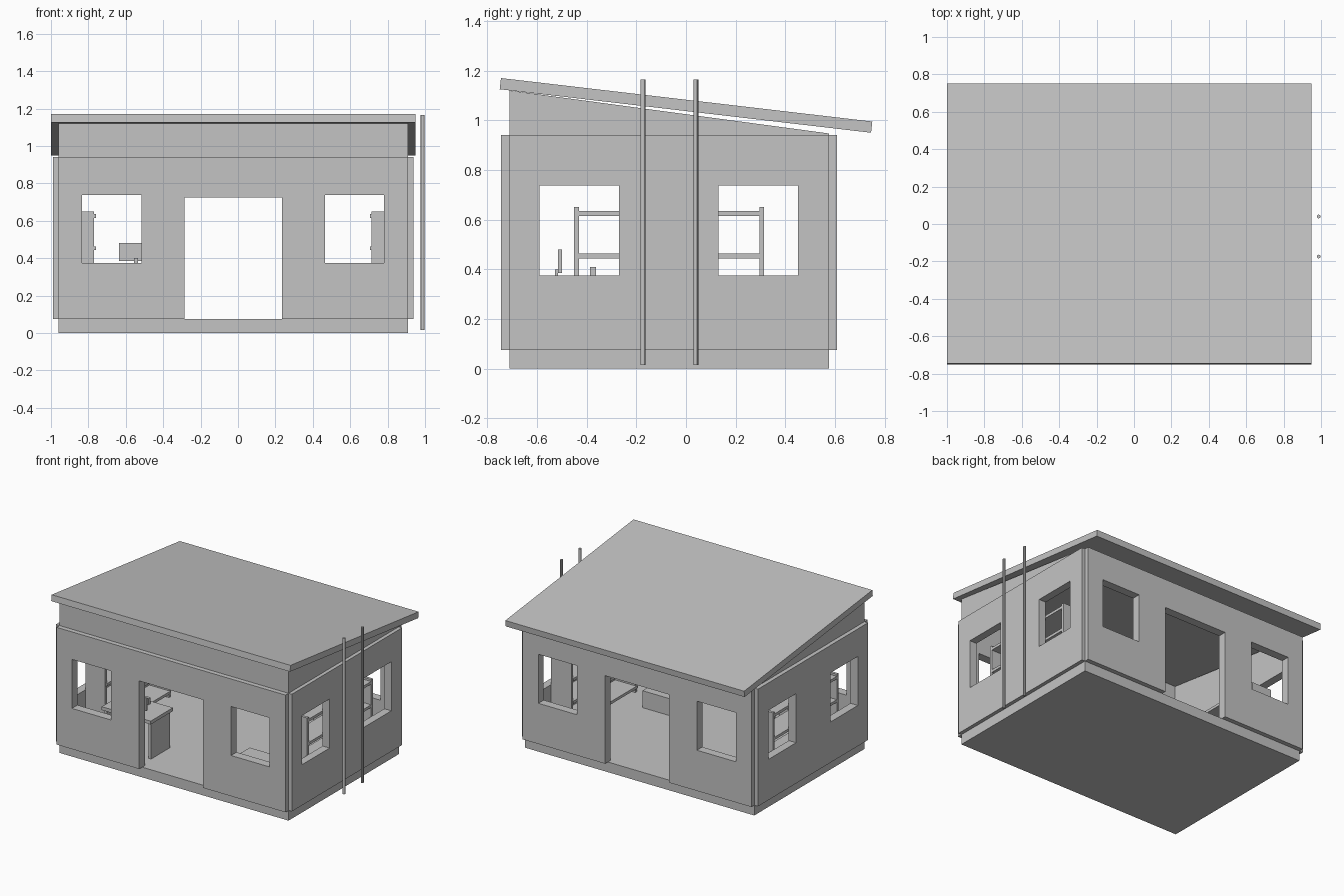
import bpy, bmesh

if "Cube" in bpy.data.objects:
    bpy.data.objects.remove(bpy.data.objects["Cube"])

grey = bpy.data.materials.new("plain grey")
grey.diffuse_color = (0.55, 0.55, 0.55, 1)
grey.use_nodes = True
grey.node_tree.nodes["Principled BSDF"].inputs["Base Color"].default_value = grey.diffuse_color


def prism(name, profile, x0, x1):
    """Extrude a (y, z) outline from x0 to x1."""
    bm = bmesh.new()
    face = bm.faces.new([bm.verts.new((x0, y, z)) for y, z in profile])
    ext = bmesh.ops.extrude_face_region(bm, geom=[face])
    verts = [g for g in ext["geom"] if isinstance(g, bmesh.types.BMVert)]
    bmesh.ops.translate(bm, verts=verts, vec=(x1 - x0, 0, 0))
    bmesh.ops.recalc_face_normals(bm, faces=bm.faces[:])
    mesh = bpy.data.meshes.new(name)
    bm.to_mesh(mesh)
    bm.free()
    mesh.materials.append(grey)
    ob = bpy.data.objects.new(name, mesh)
    bpy.context.collection.objects.link(ob)
    return ob


def box(name, x, y, z):
    return prism(name, [(y[0], z[0]), (y[1], z[0]), (y[1], z[1]), (y[0], z[1])], *x)


def cut(ob, cutters):
    bpy.context.view_layer.objects.active = ob
    for c in cutters:
        m = ob.modifiers.new("opening", 'BOOLEAN')
        m.operation, m.solver, m.object = 'DIFFERENCE', 'EXACT', c
        bpy.ops.object.modifier_apply(modifier=m.name)


X0, X1, Y0, Y1 = -0.96, 0.91, -0.71, 0.575   # main footprint
FLOOR, EAVE, T = 0.075, 0.94, 0.03

# Floor slab and sloping roof
box("floor_slab", (X0, X1), (Y0, Y1), (0, FLOOR))
prism("roof", [(-0.75, 1.125), (0.745, 0.95), (0.75, 0.995), (-0.745, 1.17)], -1.0, 0.95)

# Cutters: openings run right through opposite walls
WZ = (0.375, 0.737)
front_cuts = [box("cutter", (-0.835, -0.515), (-1, 1), WZ),
              box("cutter", (0.465, 0.78), (-1, 1), WZ),
              box("cutter", (-0.285, 0.235), (-1, 1), (0.03, 0.725))]
side_cuts = [box("cutter", (-1.2, 1.2), (-0.59, -0.27), WZ),
             box("cutter", (-1.2, 1.2), (0.13, 0.45), WZ)]
room = box("cutter", (X0 + T, X1 - T), (Y0 + T, Y1 - T), (0, 2))

# Inner wall shell with slanted top
shell = prism("wall_shell", [(Y0, FLOOR), (Y1, FLOOR), (Y1, 0.947), (Y0, 1.12)], X0, X1)
cut(shell, [room] + front_cuts + side_cuts)

# Outer cladding panels, leaving notched corners
for name, y in (("front_panel", (-0.745, Y0)), ("back_panel", (Y1, 0.608))):
    cut(box(name, (X0, X1), y, (FLOOR, EAVE)), front_cuts)
for name, x in (("left_panel", (-0.99, X0)), ("right_panel", (X1, 0.937))):
    cut(box(name, x, (Y0, Y1), (FLOOR, EAVE)), side_cuts)

for c in front_cuts + side_cuts + [room]:
    bpy.data.objects.remove(c)

# Two thin poles beside the right wall
for y in (-0.174, 0.04):
    bpy.ops.mesh.primitive_cylinder_add(vertices=12, radius=0.01, depth=1.15,
                                        location=(0.987, y, 0.59))
    pole = bpy.context.object
    pole.name = "pole"
    pole.data.materials.append(grey)
    bpy.ops.object.shade_smooth_by_angle()

# Shelving racks against both side walls
for side, wall, edge, lip in (("left", X0 + T, -0.77, -0.76), ("right", X1 - T, 0.715, 0.705)):
    for y in (-0.44, 0.305):
        box(side + "_rack_end", sorted((wall, edge)), (y - 0.01, y + 0.01), (FLOOR, 0.65))
    for z in (0.115, 0.285, 0.453, 0.625):
        box(side + "_rack_shelf", sorted((wall, lip)), (-0.445, 0.305), (z - 0.01, z + 0.01))

# Desk with screen and small items behind the front wall
box("desk_top", (-0.7, -0.3), (-0.59, -0.33), (0.34, 0.365))
for x in (-0.69, -0.33):
    box("desk_side", (x, x + 0.02), (-0.57, -0.35), (FLOOR, 0.34))
box("screen", (-0.635, -0.39), (-0.515, -0.5), (0.385, 0.48))
box("screen_stand", (-0.555, -0.535), (-0.527, -0.515), (0.365, 0.40))
box("desk_item", (-0.5, -0.46), (-0.387, -0.362), (0.365, 0.41))

# Low chest on the right
box("low_chest", (0.28, 0.54), (-0.6, -0.263), (FLOOR, 0.2))
